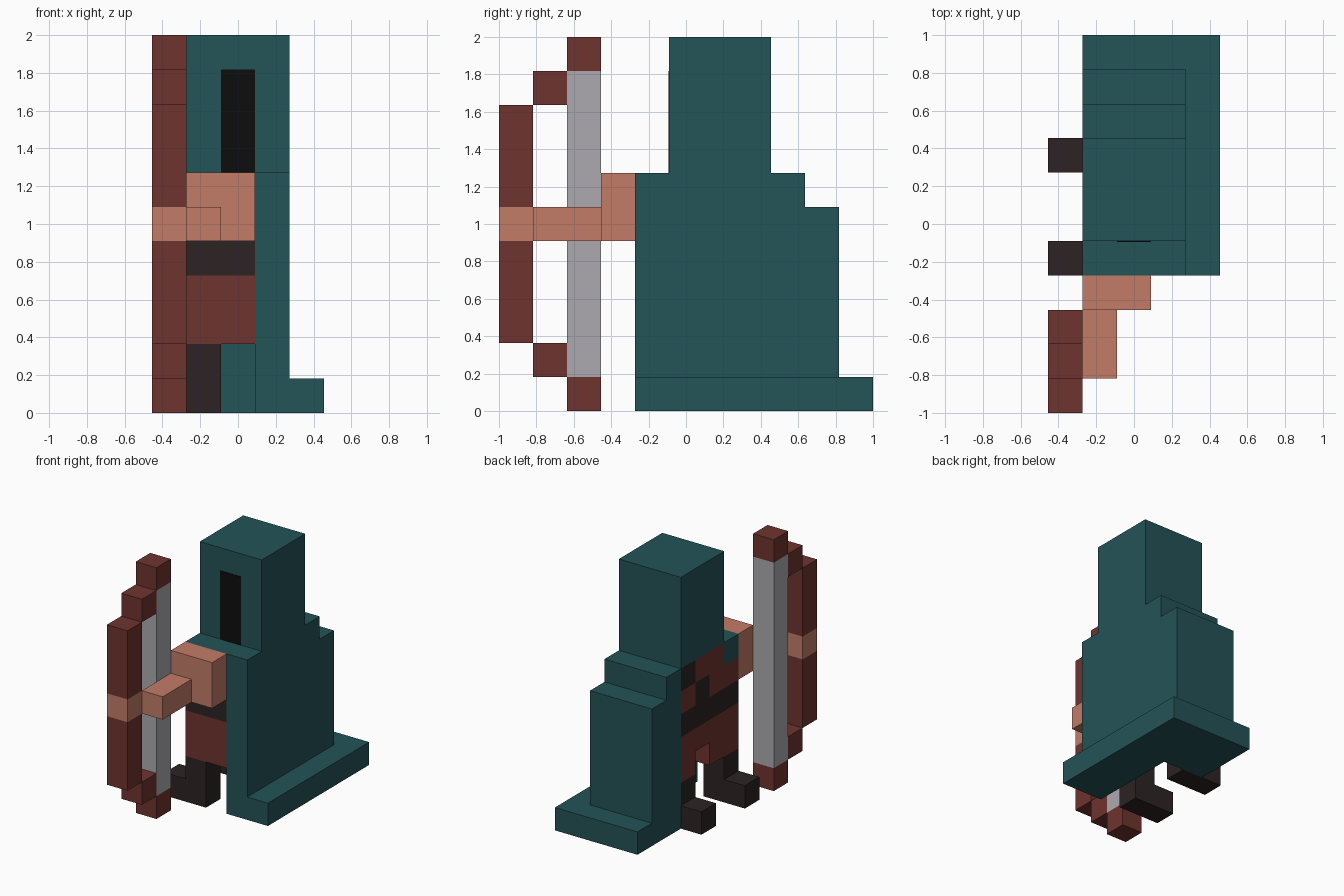
import bpy
import bmesh
from mathutils import Vector

if "Cube" in bpy.data.objects:
    bpy.data.objects.remove(bpy.data.objects["Cube"], do_unlink=True)

U = 2 / 11                              # edge of one building block
ORIGIN = Vector((-2.5, -5.5, 0))        # block grid corner


def material(name, rgb):
    linear = [((c / 255 + 0.055) / 1.055) ** 2.4 for c in rgb]
    mat = bpy.data.materials.new(name)
    mat.use_nodes = True
    mat.diffuse_color = (*linear, 1)
    bsdf = mat.node_tree.nodes["Principled BSDF"]
    bsdf.inputs["Base Color"].default_value = (*linear, 1)
    bsdf.inputs["Roughness"].default_value = 0.9
    return mat


TEAL = material("teal cloth", (36, 83, 87))
BROWN = material("red brown", (110, 52, 46))
SKIN = material("skin", (194, 124, 104))
DARK = material("dark leather", (45, 35, 35))
GREY = material("grey string", (172, 170, 175))
BLACK = material("black shadow", (13, 13, 13))


def part(name, mat, *boxes):
    """One object from boxes given as (low corner, high corner) in blocks."""
    bm = bmesh.new()
    for low, high in boxes:
        low, high = Vector(low), Vector(high)
        verts = bmesh.ops.create_cube(bm, size=1)["verts"]
        for v in verts:
            spot = (low + high) / 2 + v.co * (high - low)
            v.co = (spot + ORIGIN) * U
    mesh = bpy.data.meshes.new(name)
    bm.to_mesh(mesh)
    bm.free()
    mesh.materials.append(mat)
    obj = bpy.data.objects.new(name, mesh)
    bpy.context.collection.objects.link(obj)
    return obj


def box(x0, x1, y0, y1, z0, z1):
    return (x0, y0, z0), (x1, y1, z1)


# Cloak: side wall, stepped back, shoulder cape and trailing hem
part("cloak_side", TEAL, box(3, 4, 4, 8, 0, 7))
part("cloak_back", TEAL, box(1, 4, 8, 10, 0, 6), box(1, 4, 8, 9, 6, 7))
part("cloak_shoulder", TEAL, box(1, 3, 4, 5, 6, 7))
part("cloak_hem", TEAL, box(4, 5, 4, 11, 0, 1), box(1, 4, 10, 11, 0, 1))

# Hood with dark face opening
part("hood", TEAL, box(1, 4, 5, 8, 7, 11))
part("face_opening", BLACK, box(2, 3, 4.98, 5, 7, 10))

# Torso, with a diagonal strap and belt
part("tunic", BROWN, box(1, 3, 5, 7, 6, 7), box(1, 3, 4, 6, 5, 6), box(1, 3, 7, 8, 5, 6))
part("strap", DARK, box(1, 3, 7, 8, 6, 7), box(1, 3, 6, 7, 5, 6))
part("belt", DARK, box(1, 3, 4, 8, 4, 5))
part("trousers", BROWN, box(1, 3, 4, 8, 3, 4), box(1, 3, 4, 6, 2, 3), box(1, 3, 7, 8, 2, 3))

# Boots
for side, y in (("front", 4), ("rear", 7)):
    part(side + "_boot", DARK, box(1, 2, y, y + 1, 0, 2), box(0, 1, y, y + 1, 0, 1))

# Arm reaching to the bow
part("upper_arm", SKIN, box(1, 3, 3, 4, 5, 7))
part("forearm", SKIN, box(1, 2, 1, 3, 5, 6))
part("hand", SKIN, box(0, 1, 0, 1, 5, 6))

# Bow: two mirrored limbs and a string
for name, flip in (("lower_bow_limb", False), ("upper_bow_limb", True)):
    limb = []
    for y, z0, z1 in ((0, 2, 5), (1, 1, 2), (2, 0, 1)):
        if flip:
            z0, z1 = 11 - z1, 11 - z0
        limb.append(box(0, 1, y, y + 1, z0, z1))
    part(name, BROWN, *limb)
part("bow_string", GREY, box(0, 1, 2, 3, 1, 10))
